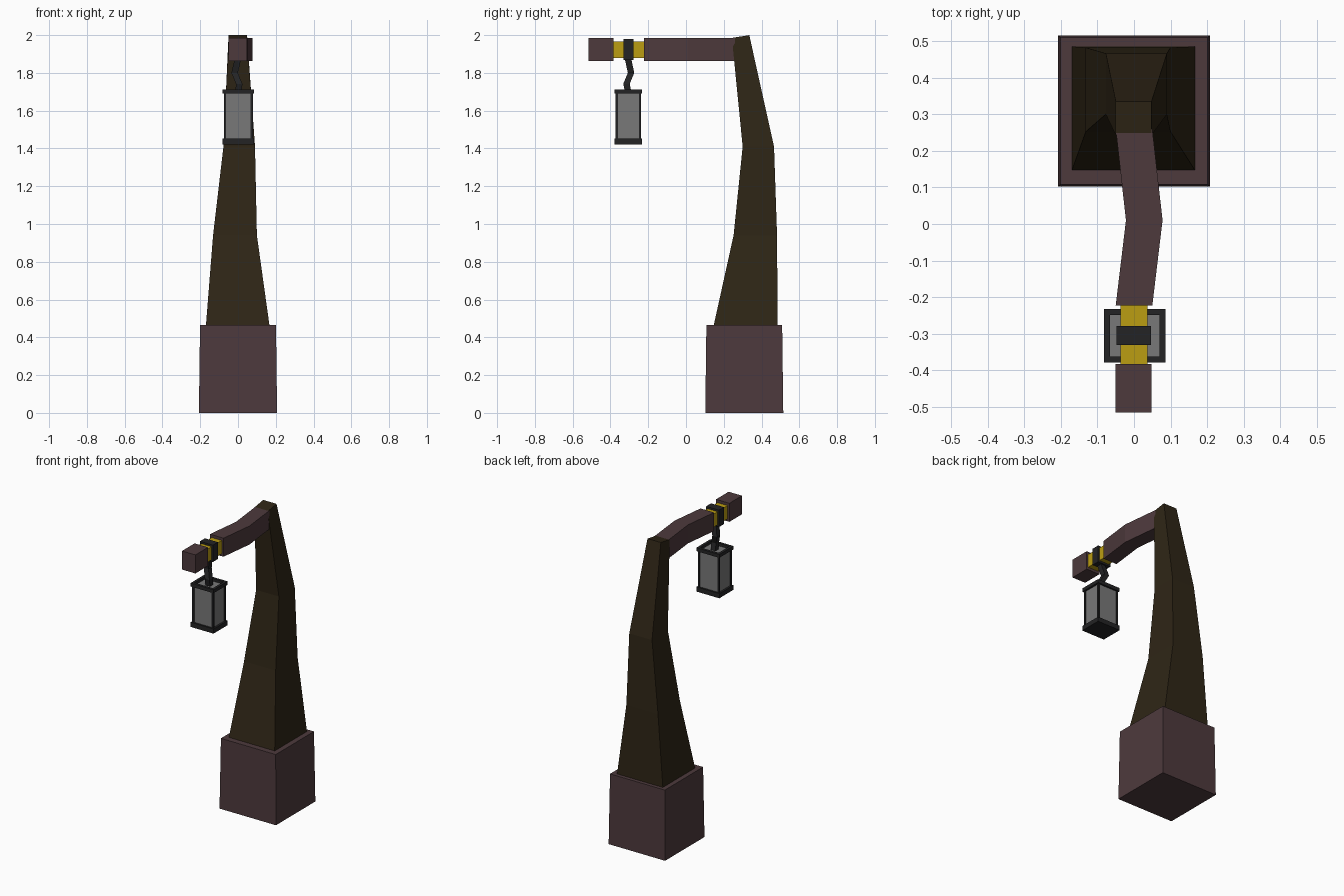
import bpy, bmesh

if "Cube" in bpy.data.objects:
    bpy.data.objects.remove(bpy.data.objects["Cube"])


def material(name, rgb):
    m = bpy.data.materials.new(name)
    m.diffuse_color = (*rgb, 1)
    m.use_nodes = True
    m.node_tree.nodes["Principled BSDF"].inputs["Base Color"].default_value = m.diffuse_color
    return m


STONE = material("mauve_stone", (0.075, 0.042, 0.046))
WOOD = material("dark_wood", (0.028, 0.019, 0.008))
GOLD = material("gold", (0.50, 0.34, 0.006))
IRON = material("black_iron", (0.017, 0.017, 0.018))
GLASS = material("grey_glass", (0.19, 0.19, 0.19))


def loft(name, rings, mat):
    """Join a series of four-cornered rings into a capped flat-faced solid."""
    bm = bmesh.new()
    loops = [[bm.verts.new(p) for p in r] for r in rings]
    for a, b in zip(loops, loops[1:]):
        for i in range(4):
            j = (i + 1) % 4
            bm.faces.new((a[i], a[j], b[j], b[i]))
    bm.faces.new(loops[0][::-1])
    bm.faces.new(loops[-1])
    bmesh.ops.recalc_face_normals(bm, faces=bm.faces)
    me = bpy.data.meshes.new(name)
    bm.to_mesh(me)
    bm.free()
    me.materials.append(mat)
    ob = bpy.data.objects.new(name, me)
    bpy.context.collection.objects.link(ob)
    return ob


def flat_ring(x0, x1, y0, y1, z, z_back=None):
    zb = z if z_back is None else z_back
    return [(x0, y0, z), (x1, y0, z), (x1, y1, zb), (x0, y1, zb)]


def upright_ring(x0, x1, z0, z1, y):
    return [(x0, y, z0), (x1, y, z0), (x1, y, z1), (x0, y, z1)]


def box(name, x0, x1, y0, y1, z0, z1, mat):
    return loft(name, [flat_ring(x0, x1, y0, y1, z) for z in (z0, z1)], mat)


# Plinth, very slightly tapered
loft("base", [flat_ring(-0.207, 0.207, 0.102, 0.515, 0),
              flat_ring(-0.201, 0.201, 0.108, 0.509, 0.465)], STONE)

# Crooked tapering post with a sloped top
loft("post", [flat_ring(-0.17, 0.167, 0.146, 0.485, 0.46),
              flat_ring(-0.132, 0.10, 0.252, 0.482, 0.94),
              flat_ring(-0.077, 0.09, 0.30, 0.466, 1.41),
              flat_ring(-0.05, 0.048, 0.243, 0.335, 1.985, 2.0)], WOOD)

# Bent arm, narrow gold neck, iron strap and end block
loft("arm", [upright_ring(c - 0.05, c + 0.05, 1.863, 1.986, y)
             for c, y in ((0, 0.26), (0.028, 0.01), (0, -0.223))], STONE)
box("arm_end", -0.05, 0.048, -0.515, -0.383, 1.863, 1.986, STONE)
box("gold_neck", -0.037, 0.037, -0.39, -0.215, 1.88, 1.967, GOLD)
box("iron_strap", -0.048, 0.047, -0.33, -0.278, 1.868, 1.98, IRON)

# Kinked hook
h = 0.017
loft("hook", [flat_ring(x - h, x + h, y - h, y + h, z) for x, y, z in
              ((0, -0.307, 1.875), (-0.018, -0.291, 1.80),
               (0.006, -0.315, 1.742), (0.003, -0.304, 1.69))], IRON)

# Lantern: glass body, solid foot, open top rim, corner bars
X0, X1, Y0, Y1 = -0.082, 0.086, -0.379, -0.232
t = 0.017
box("lantern_glass", X0 + .013, X1 - .013, Y0 + .012, Y1 - .012, 1.45, 1.695, GLASS)
box("lantern_foot", X0, X1, Y0, Y1, 1.422, 1.453, IRON)
for i, (a, b) in enumerate(((X0, X0 + t), (X1 - t, X1))):
    box(f"rim_side_{i}", a, b, Y0, Y1, 1.69, 1.713, IRON)
for i, (a, b) in enumerate(((Y0, Y0 + t), (Y1 - t, Y1))):
    box(f"rim_end_{i}", X0 + t, X1 - t, a, b, 1.69, 1.713, IRON)
for i, x in enumerate((X0 + .013, X1 - .013)):
    for j, y in enumerate((Y0 + .012, Y1 - .012)):
        box(f"corner_bar_{i}{j}", x - .006, x + .006, y - .006, y + .006, 1.45, 1.692, IRON)
